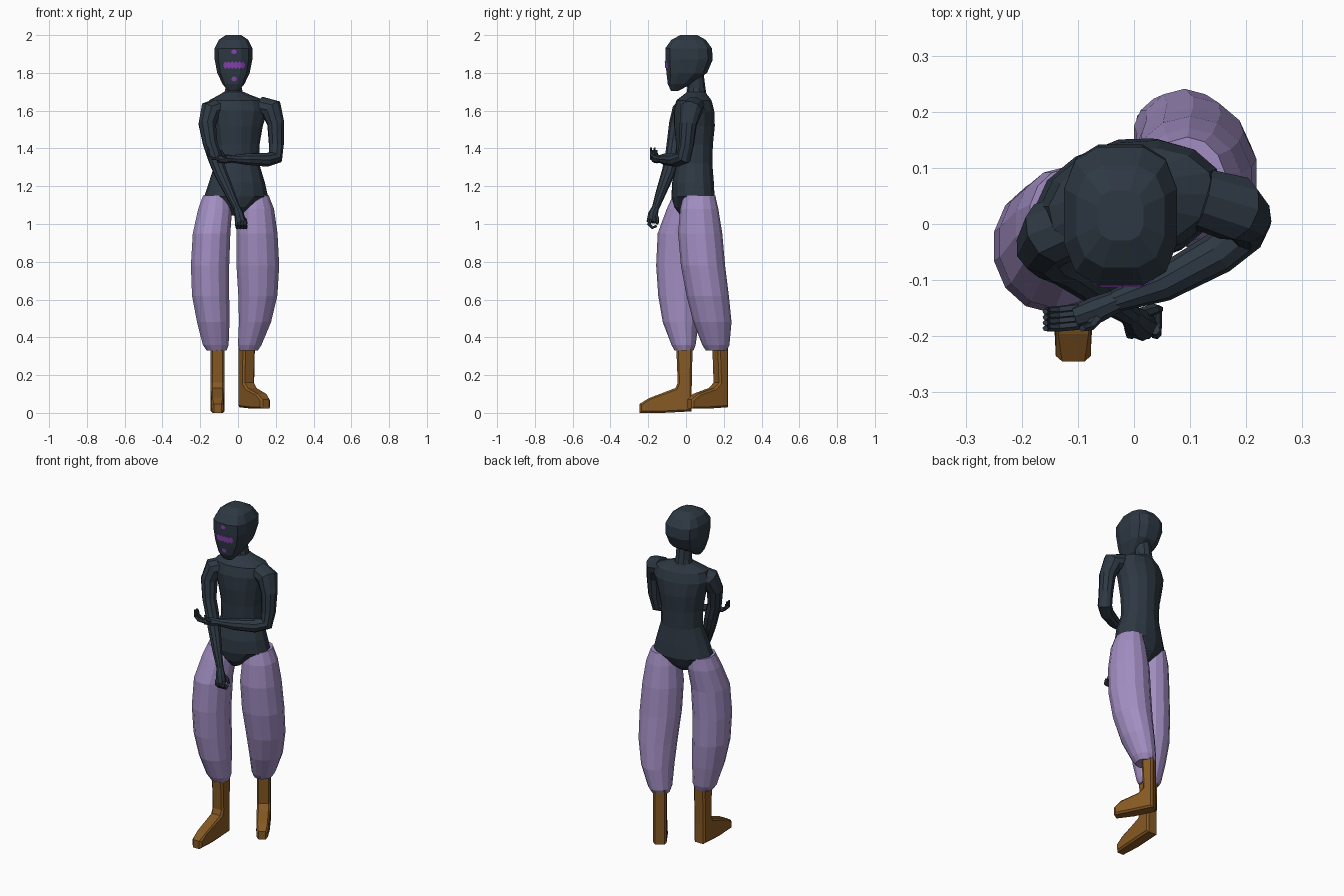
import bpy, bmesh, math
from mathutils import Vector
from mathutils.bvhtree import BVHTree


def material(name, rgb):
    m = bpy.data.materials.new(name)
    m.diffuse_color = (*rgb, 1)
    return m


DARK = material("dark slate", (0.027, 0.040, 0.056))
LILAC = material("lilac cloth", (0.36, 0.27, 0.54))
BROWN = material("brown leather", (0.24, 0.10, 0.017))
PURPLE = material("purple paint", (0.25, 0.055, 0.45))


def finish(name, bm, mat, normals=True):
    if normals:
        bmesh.ops.recalc_face_normals(bm, faces=bm.faces)
    me = bpy.data.meshes.new(name)
    bm.to_mesh(me)
    bm.free()
    me.materials.append(mat)
    ob = bpy.data.objects.new(name, me)
    bpy.context.collection.objects.link(ob)
    return ob


def skin(name, rings, mat):
    """Join a list of point rings with quads and cap both ends."""
    bm = bmesh.new()
    loops = [[bm.verts.new(p) for p in r] for r in rings]
    n = len(loops[0])
    for a, b in zip(loops, loops[1:]):
        for i in range(n):
            j = (i + 1) % n
            bm.faces.new((a[i], a[j], b[j], b[i]))
    bm.faces.new(loops[0])
    bm.faces.new(loops[-1])
    return finish(name, bm, mat)


def stack(name, rows, mat, sides=14, power=1.0, yaw=0.0):
    """Loft of level ovals; rows are (z, centre x, centre y, radius x, radius y)."""
    rings = []
    for z, cx, cy, rx, ry in rows:
        ring = []
        for i in range(sides):
            a = 2 * math.pi * (i + 0.5) / sides
            c, s = math.cos(a), math.sin(a)
            x = rx * math.copysign(abs(c) ** power, c)
            y = ry * math.copysign(abs(s) ** power, s)
            ring.append((cx + x * math.cos(yaw) - y * math.sin(yaw),
                         cy + x * math.sin(yaw) + y * math.cos(yaw), z))
        rings.append(ring)
    return skin(name, rings, mat)


def tube(name, pts, mat, sides=10):
    """Round tube through (x, y, z, radius) points, without twist."""
    ps = [Vector(p[:3]) for p in pts]
    rings, t_old, u = [], None, None
    for i, p in enumerate(ps):
        t = (ps[min(i + 1, len(ps) - 1)] - ps[max(i - 1, 0)]).normalized()
        if u is None:
            u = t.orthogonal().normalized()
        else:
            u = t_old.rotation_difference(t) @ u
        v, t_old, r = t.cross(u), t, pts[i][3]
        rings.append([p + r * (math.cos(k) * u + math.sin(k) * v)
                      for k in (2 * math.pi * j / sides for j in range(sides))])
    return skin(name, rings, mat)


# Torso with leotard-shaped lower edge
stack("torso", [
    (1.045, -0.018, 0.020, 0.030, 0.050), (1.09, -0.015, 0.030, 0.085, 0.095),
    (1.145, -0.010, 0.037, 0.172, 0.112), (1.22, -0.006, 0.037, 0.150, 0.110),
    (1.32, -0.005, 0.045, 0.118, 0.095), (1.42, -0.005, 0.045, 0.120, 0.098),
    (1.52, -0.005, 0.045, 0.138, 0.108), (1.60, -0.005, 0.042, 0.165, 0.105),
    (1.655, -0.005, 0.042, 0.150, 0.090), (1.685, -0.018, 0.050, 0.080, 0.062),
    (1.70, -0.022, 0.055, 0.052, 0.050)], DARK, yaw=math.radians(12))
stack("neck", [(1.67, -0.024, 0.055, 0.058, 0.055), (1.72, -0.023, 0.055, 0.045, 0.048),
               (1.80, -0.023, 0.045, 0.045, 0.048)], DARK, 10)

# Head: rows are (z, front y, back y, half width)
profile = [(1.705, -0.080, -0.040, 0.030), (1.742, -0.097, 0.030, 0.060),
           (1.80, -0.104, 0.112, 0.088), (1.87, -0.110, 0.142, 0.102),
           (1.93, -0.110, 0.138, 0.103), (1.975, -0.078, 0.105, 0.080),
           (2.0, -0.030, 0.060, 0.042)]
head = stack("head", [(z, -0.024, (f + b) / 2, w, (b - f) / 2 * 1.02)
                      for z, f, b, w in profile], DARK, 12, 0.7)

# Painted face marks, thin plates laid on the head surface
hb = bmesh.new()
hb.from_mesh(head.data)
tree = BVHTree.FromBMesh(hb)


def on_face(x, z):
    hit = tree.ray_cast(Vector((x, -1, z)), Vector((0, 1, 0)))[0]
    return (x, hit.y - 0.004, z)


def dot(name, x, z, rx, rz):
    bm = bmesh.new()
    ring = [bm.verts.new(on_face(x + rx * math.cos(k * math.pi / 4), z + rz * math.sin(k * math.pi / 4)))
            for k in range(8)]
    bm.faces.new(ring)
    finish(name, bm, PURPLE, False)


dot("brow_mark", -0.021, 1.912, 0.015, 0.012)
dot("chin_mark", -0.021, 1.768, 0.015, 0.013)
bm = bmesh.new()
previous = None
for i in range(13):
    h = (0.021 if i % 2 else 0.011) if 0 < i < 12 else 0.005
    x = -0.078 + i * 0.0095
    pair = [bm.verts.new(on_face(x, 1.841 - h)), bm.verts.new(on_face(x, 1.841 + h))]
    if previous:
        bm.faces.new((previous[0], pair[0], pair[1], previous[1]))
    previous = pair
finish("eye_band", bm, PURPLE, False)
hb.free()

# Arms: one hanging across the front, one folded over it
tube("hanging_arm", [
    (-0.095, 0.005, 1.615, 0.055), (-0.145, -0.015, 1.598, 0.060), (-0.163, -0.042, 1.53, 0.048),
    (-0.148, -0.062, 1.43, 0.040), (-0.122, -0.073, 1.35, 0.039), (-0.092, -0.094, 1.27, 0.036),
    (-0.042, -0.135, 1.16, 0.027), (-0.005, -0.163, 1.08, 0.019)], DARK)
tube("folded_arm", [
    (0.12, 0.045, 1.62, 0.055), (0.178, 0.028, 1.608, 0.060), (0.200, 0.012, 1.53, 0.046),
    (0.203, 0.002, 1.42, 0.040), (0.198, -0.012, 1.352, 0.040), (0.150, -0.052, 1.340, 0.038),
    (0.050, -0.107, 1.343, 0.032), (-0.035, -0.138, 1.345, 0.020)], DARK)

# Hands: palm, curled fingers and thumb
tube("hanging_palm", [(-0.006, -0.162, 1.085, 0.019), (0.004, -0.174, 1.055, 0.026),
                      (0.015, -0.181, 1.01, 0.028)], DARK, 8)
tube("folded_palm", [(-0.030, -0.137, 1.345, 0.020), (-0.065, -0.152, 1.345, 0.024),
                     (-0.105, -0.166, 1.343, 0.020)], DARK, 8)
for k in range(4):
    x = -0.008 + 0.015 * k
    tube("hanging_finger", [(x, -0.188, 1.025, 0.010), (x + 0.002, -0.196, 0.998, 0.010),
                            (x + 0.004, -0.178, 0.980, 0.009), (x + 0.006, -0.156, 0.990, 0.007)], DARK, 6)
    y, lift = -0.150 - 0.010 * k, 0.012 * (k % 2)
    tube("folded_finger", [(-0.098, y, 1.345, 0.009), (-0.135, y - 0.004, 1.347, 0.008),
                           (-0.155, y - 0.005, 1.365, 0.007), (-0.158, y - 0.006, 1.392 + lift, 0.005)], DARK, 6)
tube("hanging_thumb", [(0.012, -0.160, 1.05, 0.011), (0.036, -0.152, 1.025, 0.010),
                       (0.046, -0.152, 1.0, 0.007)], DARK, 6)
tube("folded_thumb", [(-0.060, -0.160, 1.35, 0.011), (-0.078, -0.182, 1.365, 0.009),
                      (-0.092, -0.186, 1.39, 0.006)], DARK, 6)

# Baggy trouser legs gathered at the shin
stack("trouser_leg_straight", [
    (1.15, -0.115, 0.015, 0.072, 0.085), (1.08, -0.121, 0.000, 0.092, 0.102),
    (0.95, -0.140, -0.033, 0.102, 0.117), (0.78, -0.148, -0.040, 0.104, 0.118),
    (0.62, -0.145, -0.035, 0.101, 0.112), (0.48, -0.131, -0.028, 0.088, 0.095),
    (0.36, -0.118, -0.013, 0.070, 0.064), (0.33, -0.113, -0.010, 0.054, 0.050)], LILAC)
stack("trouser_leg_turned", [
    (1.15, 0.095, 0.070, 0.070, 0.085), (1.08, 0.098, 0.070, 0.095, 0.101),
    (0.95, 0.100, 0.075, 0.112, 0.117), (0.78, 0.105, 0.090, 0.116, 0.117),
    (0.62, 0.105, 0.115, 0.106, 0.112), (0.48, 0.090, 0.140, 0.087, 0.101),
    (0.36, 0.062, 0.158, 0.064, 0.072), (0.33, 0.056, 0.160, 0.050, 0.055)], LILAC)


# Boots: extruded side profile, tapered at the toe, with chamfered edges
def boot(name, x, y, z0, yaw, length, back, front):
    side = [(-0.030, z0 + 0.008), (length * 0.5, z0), (length, z0), (length, z0 + 0.048),
            (length * 0.8, z0 + 0.078), (0.055, 0.132), (front - 0.008, 0.16), (front, 0.36),
            (back, 0.36), (-0.030, 0.12)]
    bm = bmesh.new()
    cy, sy = math.cos(yaw), math.sin(yaw)
    walls = []
    for sgn in (-1, 1):
        wall = []
        for f, z in side:
            w = sgn * (0.030 if f >= length * 0.99 else 0.037)
            wall.append(bm.verts.new((x + w * cy + f * sy, y + w * sy - f * cy, z)))
        walls.append(wall)
        bm.faces.new(wall)
    n = len(side)
    for i in range(n):
        j = (i + 1) % n
        bm.faces.new((walls[0][i], walls[0][j], walls[1][j], walls[1][i]))
    bmesh.ops.recalc_face_normals(bm, faces=bm.faces)
    rim = [e for f in bm.faces if len(f.verts) == n for e in f.edges]
    bmesh.ops.bevel(bm, geom=rim, offset=0.010, segments=1, affect='EDGES')
    finish(name, bm, BROWN)


boot("boot_straight", -0.108, 0.0, 0.0, 0.0, 0.245, -0.035, 0.052)
boot("boot_turned", 0.045, 0.183, 0.022, math.radians(32), 0.195, -0.030, 0.035)
